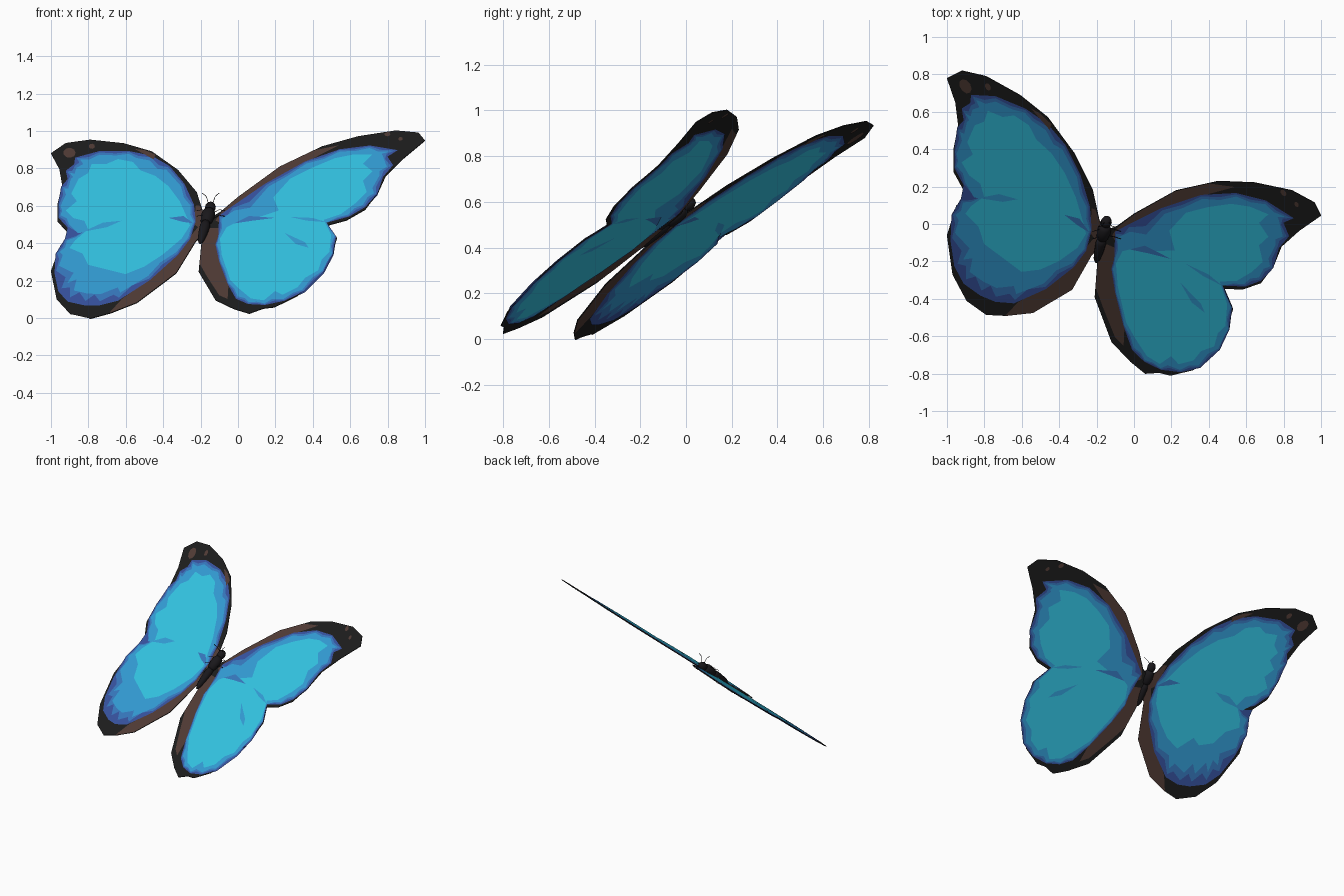
import bpy, bmesh, math
from mathutils import Vector

if "Cube" in bpy.data.objects:
    bpy.data.objects.remove(bpy.data.objects["Cube"])

# ---------- colours ----------
COLOURS = {
    "charcoal": (0.012, 0.012, 0.012), "body_black": (0.01, 0.009, 0.011),
    "brown": (0.082, 0.045, 0.036), "indigo": (0.038, 0.085, 0.35),
    "royal_blue": (0.038, 0.19, 0.52), "sky_blue": (0.034, 0.34, 0.67),
    "cyan": (0.034, 0.56, 0.78),
}
MATS = {}
for n, c in COLOURS.items():
    MATS[n] = bpy.data.materials.new(n)
    MATS[n].diffuse_color = (*c, 1)

# ---------- all wings lie in one tilted plane: z = A + B*x + C*y ----------
A, B, C = 0.605, 0.31, 0.75
NORMAL = Vector((-B, -C, 1)).normalized()


def on_plane(x, z):
    return Vector((x, (z - A - B * x) / C, z))


def from_top(pts):
    return [(x, A + B * x + C * y) for x, y in pts]


def finish(bm, name, mat):
    me = bpy.data.meshes.new(name)
    bm.to_mesh(me)
    bm.free()
    me.materials.append(MATS[mat])
    ob = bpy.data.objects.new(name, me)
    bpy.context.collection.objects.link(ob)
    return ob


def plate(name, pts, mat, layer):
    """Thin panel on both sides of the wing plane; higher layers lie further out."""
    h = 0.002 + 0.0009 * layer
    area = sum(a[0] * b[1] - b[0] * a[1] for a, b in zip(pts, pts[1:] + pts[:1]))
    if area < 0:
        pts = pts[::-1]
    bm = bmesh.new()
    top = [bm.verts.new(on_plane(*p) + NORMAL * h) for p in pts]
    bot = [bm.verts.new(on_plane(*p) - NORMAL * h) for p in pts]
    bm.faces.new(top)
    bm.faces.new(bot[::-1])
    if layer == 0:  # rim only on the wing itself
        for i in range(len(pts)):
            j = (i + 1) % len(pts)
            bm.faces.new((top[j], top[i], bot[i], bot[j]))
    bmesh.ops.triangulate(bm, faces=[f for f in bm.faces if len(f.verts) > 4])
    return finish(bm, name, mat)


def oval(x, z, rx, rz, n=9):
    return [(x + rx * math.cos(2 * math.pi * i / n), z + rz * math.sin(2 * math.pi * i / n))
            for i in range(n)]


def nearest(p, poly):
    best = None
    for a, b in zip(poly, poly[1:] + poly[:1]):
        a, b = Vector(a), Vector(b)
        t = max(0, min(1, (p - a).dot(b - a) / (b - a).length_squared))
        q = a.lerp(b, t)
        if best is None or (q - p).length < (best - p).length:
            best = q
    return best


def band(outer, inner, t, jag):
    """Ragged outline lying between the outer and inner colour edges."""
    out = []
    for i, p in enumerate(outer):
        a, b = Vector(p), Vector(outer[(i + 1) % len(outer)])
        for q, s in ((a, t - jag), (a.lerp(b, 0.5), t + jag)):
            out.append(tuple(q.lerp(nearest(q, inner), s)))
    return out


def wing(side, outline, blue, cyan):
    plate(side + "_wing", from_top(outline), "charcoal", 0)
    plate(side + "_wing_indigo", blue, "indigo", 2)
    plate(side + "_wing_royal", band(blue, cyan, 0.2, 0.09), "royal_blue", 3)
    plate(side + "_wing_sky", band(blue, cyan, 0.42, 0.12), "sky_blue", 4)
    plate(side + "_wing_cyan", cyan, "cyan", 5)


# ---------- left wing pair ----------
wing("left",
     [(-.17, 0), (-.185, .02), (-.22, .18), (-.32, .38), (-.46, .57), (-.61, .69), (-.79, .79),
      (-.92, .82), (-1, .78), (-.955, .65), (-.94, .53), (-.965, .4), (-.965, .28), (-.91, .18),
      (-.825, .135), (-.95, .1), (-1, -.06), (-.97, -.27), (-.895, -.41), (-.84, -.43),
      (-.79, -.485), (-.69, -.49), (-.54, -.475), (-.33, -.35), (-.225, -.165), (-.17, -.12)],
     [(-.225, .515), (-.235, .605), (-.285, .715), (-.365, .81), (-.46, .865), (-.58, .89),
      (-.74, .89), (-.87, .855), (-.875, .82), (-.92, .785), (-.91, .74), (-.945, .7),
      (-.96, .605), (-.96, .535), (-.91, .48), (-.83, .455), (-.925, .42), (-.975, .34),
      (-.98, .235), (-.96, .14), (-.91, .085), (-.82, .065), (-.74, .065), (-.64, .09),
      (-.47, .2), (-.32, .335), (-.255, .42)],
     [(-.255, .49), (-.27, .53), (-.31, .62), (-.37, .7), (-.44, .755), (-.52, .785), (-.56, .83),
      (-.64, .845), (-.7, .82), (-.78, .82), (-.8, .77), (-.85, .74), (-.83, .7), (-.89, .66),
      (-.86, .62), (-.92, .57), (-.88, .53), (-.82, .515), (-.8, .47), (-.87, .41), (-.9, .37),
      (-.83, .34), (-.8, .28), (-.72, .26), (-.66, .29), (-.6, .23), (-.5, .27), (-.4, .335),
      (-.3, .42)])
plate("left_hind_inner_edge", [(-.69, .023), (-.54, .082), (-.33, .24), (-.225, .411),
      (-.18, .46), (-.2, .5), (-.25, .44), (-.32, .345), (-.47, .21), (-.62, .1)], "brown", 1)
plate("left_wing_root", [(-.235, .5), (-.225, .6), (-.205, .6), (-.18, .55), (-.18, .46)],
      "brown", 1)
plate("left_leading_patch", [(-.44, .87), (-.5, .895), (-.55, .9), (-.45, .845)], "brown", 3)
plate("left_tip_spot", oval(-.9, .88, .033, .027), "brown", 3)
plate("left_tip_dot", oval(-.78, .915, .016, .014), "brown", 3)
plate("left_notch_streak", [(-.83, .455), (-.72, .505), (-.62, .515), (-.7, .48)], "sky_blue", 6)
plate("left_root_streak", [(-.235, .5), (-.29, .54), (-.37, .53), (-.3, .51)], "royal_blue", 6)

# ---------- right wing pair ----------
wing("right",
     [(-.14, -.03), (-.09, -.01), (0, .055), (.225, .18), (.45, .23), (.645, .222), (.845, .18),
      (.965, .115), (1, .045), (.885, -.035), (.79, -.12), (.75, -.22), (.68, -.315),
      (.58, -.35), (.48, -.345), (.53, -.455), (.48, -.62), (.32, -.78), (.195, -.81),
      (.135, -.795), (.06, -.8), (-.02, -.735), (-.12, -.63), (-.21, -.39), (-.195, -.19),
      (-.16, -.08)],
     [(-.105, .435), (-.1, .545), (-.03, .595), (.145, .715), (.36, .835), (.545, .9),
      (.705, .92), (.855, .895), (.8, .86), (.83, .815), (.775, .75), (.745, .66), (.68, .59),
      (.595, .54), (.475, .507), (.525, .435), (.51, .34), (.46, .245), (.355, .14), (.25, .09),
      (.145, .067), (.055, .072), (-.01, .1), (-.055, .18), (-.1, .3), (-.12, .39)],
     [(-.06, .48), (.02, .52), (.1, .53), (.22, .57), (.19, .64), (.28, .74), (.4, .8),
      (.52, .85), (.62, .87), (.72, .87), (.67, .82), (.72, .78), (.67, .73), (.69, .67),
      (.63, .61), (.55, .55), (.46, .52), (.5, .44), (.47, .41), (.49, .35), (.45, .31),
      (.43, .25), (.36, .21), (.32, .16), (.24, .12), (.2, .14), (.14, .09), (.07, .1),
      (.01, .15), (-.04, .2), (-.085, .33), (-.095, .42)])
plate("right_hind_inner_edge", [(-.165, .48), (-.19, .4), (-.205, .29), (-.165, .22), (-.1, .12),
      (-.055, .1), (-.05, .18), (-.09, .3), (-.11, .4), (-.1, .48)], "brown", 1)
plate("right_leading_edge", [(-.12, .52), (-.085, .568), (0, .643), (.22, .805), (.4, .893),
      (.54, .922), (.36, .83), (.145, .71), (-.03, .59), (-.08, .5)], "brown", 1)
plate("right_tip_spot", oval(.8, .98, .016, .012), "brown", 3)
plate("right_tip_dot", oval(.87, .955, .012, .01), "brown", 3)
plate("right_notch_streak", [(.475, .507), (.4, .53), (.28, .535), (.37, .515)], "sky_blue", 6)
plate("right_root_streak", [(-.02, .5), (.06, .54), (.2, .53), (.08, .515)], "royal_blue", 6)
plate("right_hind_streak", [(.25, .45), (.36, .4), (.38, .37), (.31, .39)], "sky_blue", 6)

# ---------- body: lathed profile from tail to head ----------
TAIL, HEAD = Vector((-.203, -.205, .4)), Vector((-.142, .035, .612))
AXIS = HEAD - TAIL


def lathe(name, profile, mat, sides=12):
    rot = AXIS.to_track_quat('Z', 'Y')
    bm = bmesh.new()
    rings = []
    for t, r in profile:
        rings.append([bm.verts.new(TAIL + AXIS * t + rot @ Vector((
            r * math.cos(2 * math.pi * k / sides), r * math.sin(2 * math.pi * k / sides), 0)))
            for k in range(sides)])
    for a, b in zip(rings, rings[1:]):
        for k in range(sides):
            j = (k + 1) % sides
            bm.faces.new((a[k], a[j], b[j], b[k]))
    bm.faces.new(rings[0][::-1])
    bm.faces.new(rings[-1])
    bmesh.ops.recalc_face_normals(bm, faces=bm.faces)
    for f in bm.faces:
        f.smooth = True
    finish(bm, name, mat)


lathe("abdomen", [(0, .006), (.08, .018), (.25, .025), (.42, .028), (.54, .022)], "body_black")
lathe("thorax", [(.48, .016), (.55, .031), (.66, .037), (.76, .035), (.83, .024)], "body_black")
lathe("head", [(.8, .018), (.85, .027), (.92, .029), (.98, .02), (1, .008)], "body_black")


# ---------- antennae and legs ----------
def strand(name, pts, r):
    cu = bpy.data.curves.new(name, 'CURVE')
    cu.dimensions = '3D'
    cu.bevel_depth, cu.bevel_resolution = r, 1
    sp = cu.splines.new('POLY')
    sp.points.add(len(pts) - 1)
    for p, co in zip(sp.points, pts):
        p.co = (*co, 1)
    cu.materials.append(MATS["body_black"])
    bpy.context.collection.objects.link(bpy.data.objects.new(name, cu))


for side, s in (("left", -1), ("right", 1)):
    cx = -.146
    strand(side + "_antenna", [(cx + s * .01, .015, .6), (cx + s * .018, 0, .635),
           (cx + s * .025, -.01, .652), (cx + s * .045, -.015, .668)], .0018)
    for i in range(2):
        y = -.02 - .04 * i
        z = A + B * cx + C * y
        strand(f"{side}_leg_{i + 1}", [(cx, y, z + .01), (cx + s * .045, y - .01, z + .035),
               (cx + s * .075, y - .02, z + .03)], .0018)

for m in bpy.data.materials:
    if m.users and not m.is_grease_pencil:
        m.use_nodes = True
        m.node_tree.nodes["Principled BSDF"].inputs["Base Color"].default_value = m.diffuse_color
